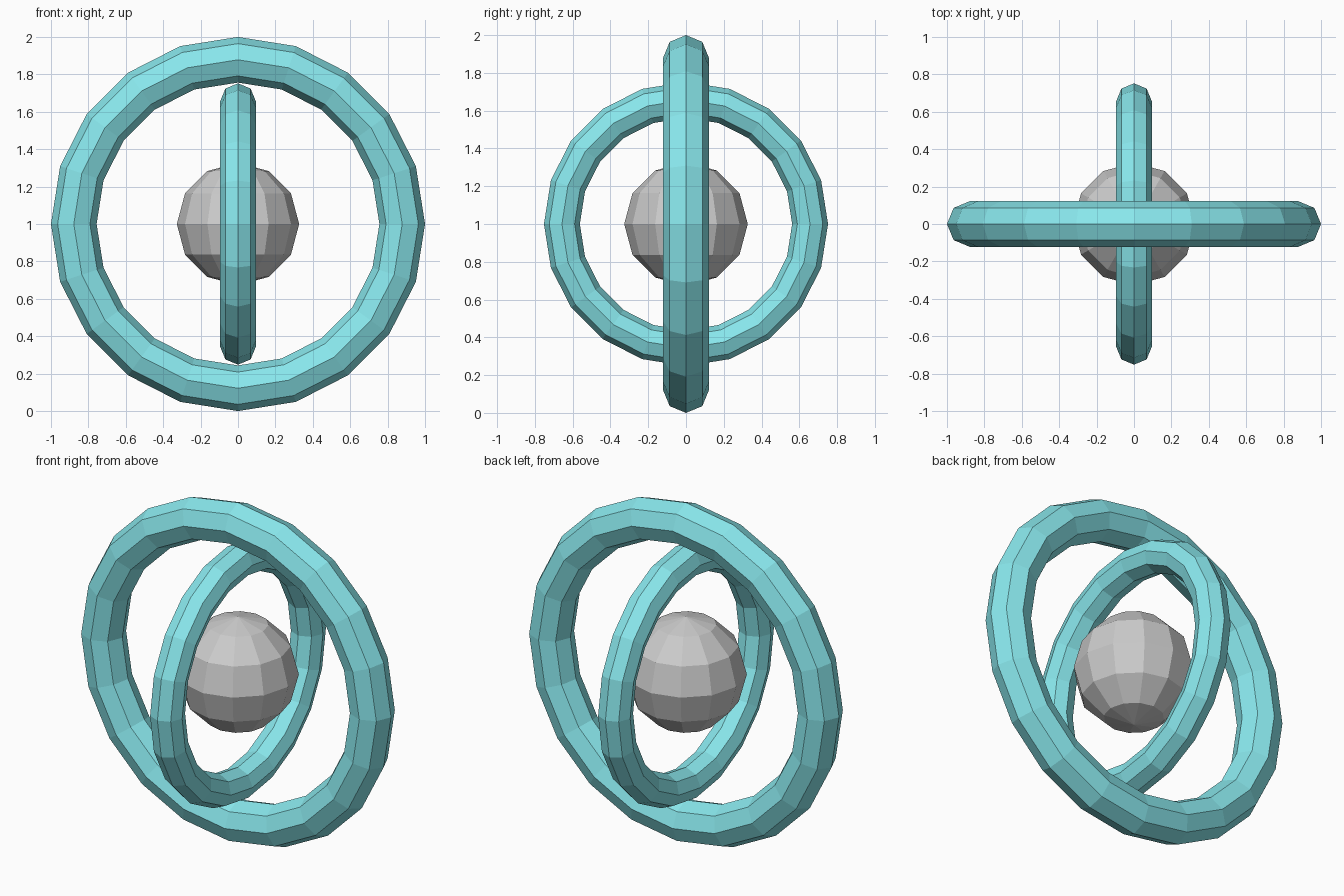
import bpy
from math import pi

if "Cube" in bpy.data.objects:
    bpy.data.objects.remove(bpy.data.objects["Cube"])

teal = bpy.data.materials.new("teal")
teal.diffuse_color = (0.25, 0.80, 0.84, 1)
teal.use_nodes = True
teal.node_tree.nodes["Principled BSDF"].inputs["Base Color"].default_value = teal.diffuse_color


def add_ring(name, outer, minor, rotation):
    """Low-poly upright ring, 20 segments with an octagonal section."""
    bpy.ops.mesh.primitive_torus_add(
        major_radius=outer - minor, minor_radius=minor,
        major_segments=20, minor_segments=8,
        location=(0, 0, 1), rotation=rotation)
    ring = bpy.context.object
    ring.name = name
    ring.data.materials.append(teal)
    bpy.ops.object.transform_apply(location=False, rotation=True, scale=False)
    bpy.ops.object.shade_flat()


# Two crossed rings
add_ring("outer_ring", 1.0, 0.122, (pi / 2, 0, 0))
add_ring("inner_ring", 0.752, 0.095, (0, pi / 2, 0))

# Faceted core
bpy.ops.mesh.primitive_uv_sphere_add(segments=12, ring_count=6, radius=0.327,
                                     location=(0, 0, 1))
bpy.context.object.name = "core_sphere"
bpy.ops.object.shade_flat()
